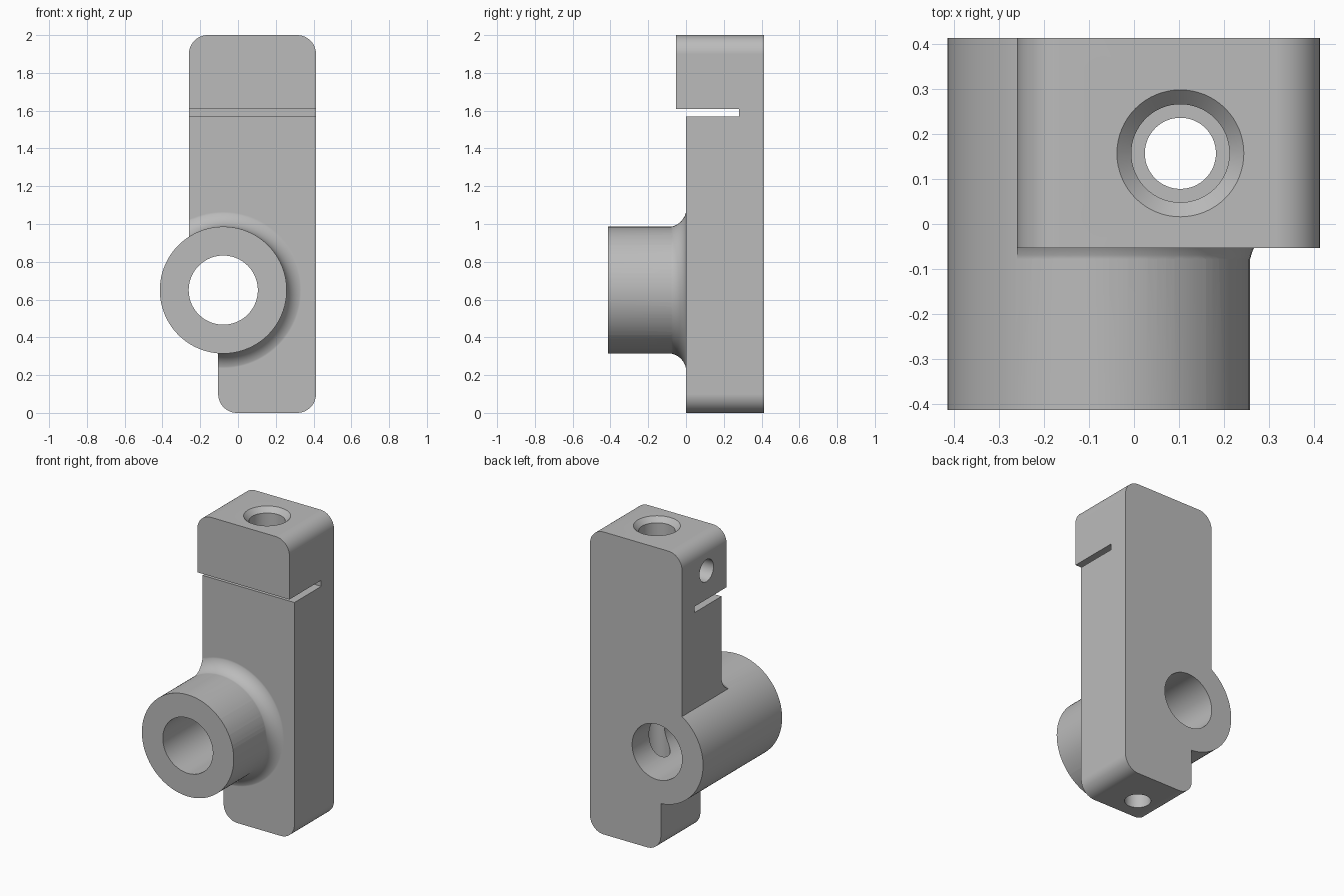
import bpy, bmesh
from math import sin, cos, pi
from mathutils import Vector, Matrix

default = bpy.data.objects.get("Cube")
if default:
    bpy.data.objects.remove(default, do_unlink=True)

grey = bpy.data.materials.new("machined grey")
grey.use_nodes = True
colour = (0.5, 0.5, 0.5, 1)
grey.diffuse_color = colour
grey.node_tree.nodes["Principled BSDF"].inputs["Base Color"].default_value = colour

BACK, HALF_WIDTH = 0.413, 0.413
BARREL_X, BARREL_Z, BARREL_R = -0.078, 0.65, 0.336
SCREW_X, SCREW_Y = 0.103, 0.157
FILLET = 0.1


def finish(name, bm):
    bmesh.ops.recalc_face_normals(bm, faces=bm.faces)
    mesh = bpy.data.meshes.new(name)
    bm.to_mesh(mesh)
    bm.free()
    mesh.materials.append(grey)
    obj = bpy.data.objects.new(name, mesh)
    bpy.context.collection.objects.link(obj)
    return obj


def extrude(name, points, direction):
    bm = bmesh.new()
    face = bm.faces.new([bm.verts.new(p) for p in points])
    new = bmesh.ops.extrude_face_region(bm, geom=[face])["geom"]
    moved = [v for v in new if isinstance(v, bmesh.types.BMVert)]
    bmesh.ops.translate(bm, verts=moved, vec=direction)
    return finish(name, bm)


def box(name, low, high):
    (x0, y0, z0), (x1, y1, z1) = low, high
    base = [(x0, y0, z0), (x1, y0, z0), (x1, y1, z0), (x0, y1, z0)]
    return extrude(name, base, (0, 0, z1 - z0))


def lathe(name, profile, origin, axis, sides=96):
    """Solid of revolution; profile holds (distance along axis, radius)."""
    turn = Vector((0, 0, 1)).rotation_difference(Vector(axis)).to_matrix().to_4x4()
    place = Matrix.Translation(origin) @ turn
    bm = bmesh.new()
    rings = [[bm.verts.new(place @ Vector((r * cos(2 * pi * i / sides),
                                           r * sin(2 * pi * i / sides), h)))
              for i in range(sides)] for h, r in profile]
    for a, b in zip(rings, rings[1:]):
        for i in range(sides):
            j = (i + 1) % sides
            bm.faces.new((a[i], a[j], b[j], b[i]))
    bm.faces.new(rings[0])
    bm.faces.new(rings[-1])
    return finish(name, bm)


def combine(target, other, operation):
    mod = target.modifiers.new(operation, "BOOLEAN")
    mod.operation, mod.solver, mod.object = operation, "EXACT", other
    bpy.context.view_layer.objects.active = target
    bpy.ops.object.modifier_apply(modifier=mod.name)
    bpy.data.objects.remove(other, do_unlink=True)


def rounded(corners, steps=12):
    """Outline in x and z; corners are (x, z, radius) with axis-aligned sides."""
    points = []
    for i, (x, z, r) in enumerate(corners):
        here = Vector((x, z))
        if not r:
            points.append(here)
            continue
        back = (Vector(corners[i - 1][:2]) - here).normalized()
        ahead = (Vector(corners[(i + 1) % len(corners)][:2]) - here).normalized()
        for k in range(steps + 1):
            t = pi / 2 * k / steps
            points.append(here + r * (back * (1 - sin(t)) + ahead * (1 - cos(t))))
    return points


# Stepped side profile: slab with the head standing forward
side = [(0, -0.2), (0.6, -0.2), (0.6, 2.2), (-0.053, 2.2), (-0.053, 1.59), (0, 1.59)]
body = extrude("clamp_body", [(-1, y, z) for y, z in side], (2, 0, 0))

# Concave collar blending the barrel into the slab
sink = 0.002
collar = [(sink - FILLET + FILLET * sin(t), BARREL_R - sink + FILLET * (1 - cos(t)))
          for t in [pi / 2 * k / 16 for k in range(17)]]
collar.append((0.1, BARREL_R + FILLET - sink))
combine(body, lathe("collar", collar, (BARREL_X, 0, BARREL_Z), (0, 1, 0)), "UNION")

# Trim everything to the rounded front outline
outline = rounded([(-0.105, 0, 0.1), (HALF_WIDTH, 0, 0.1), (HALF_WIDTH, 2, 0.1),
                   (-0.26, 2, 0.1), (-0.26, 0.6, 0), (-0.105, 0.6, 0)])
combine(body, extrude("outline", [(x, -0.7, z) for x, z in outline], (0, 1.2, 0)),
        "INTERSECT")

# Barrel, then a common flat back
barrel = [(-BACK, BARREL_R), (0.55, BARREL_R)]
combine(body, lathe("barrel", barrel, (BARREL_X, 0, BARREL_Z), (0, 1, 0)), "UNION")
combine(body, box("back_trim", (-2, BACK, -1), (2, 1, 3)), "DIFFERENCE")

# Barrel bore, clamping slot, stepped screw hole and side set-screw hole
bore = [(-1, 0.183), (1, 0.183)]
combine(body, lathe("bore", bore, (BARREL_X, 0, BARREL_Z), (0, 1, 0)), "DIFFERENCE")
combine(body, box("slot", (-1, -1, 1.57), (1, 0.28, 1.61)), "DIFFERENCE")
screw = [(-0.5, 0.079), (1.585, 0.079), (1.585, 0.109), (1.968, 0.109), (2.068, 0.209)]
combine(body, lathe("screw_hole", screw, (SCREW_X, SCREW_Y, 0), (0, 0, 1), 64),
        "DIFFERENCE")
set_screw = [(-0.6, 0.073), (SCREW_X, 0.073)]
combine(body, lathe("set_screw_hole", set_screw, (0, SCREW_Y, 1.8), (1, 0, 0), 48),
        "DIFFERENCE")

# Smooth curved faces, keep machined edges crisp
body.select_set(True)
bpy.context.view_layer.objects.active = body
bpy.ops.object.shade_smooth_by_angle(angle=pi / 7)
weighted = body.modifiers.new("flat_faces", "WEIGHTED_NORMAL")
weighted.keep_sharp = True
